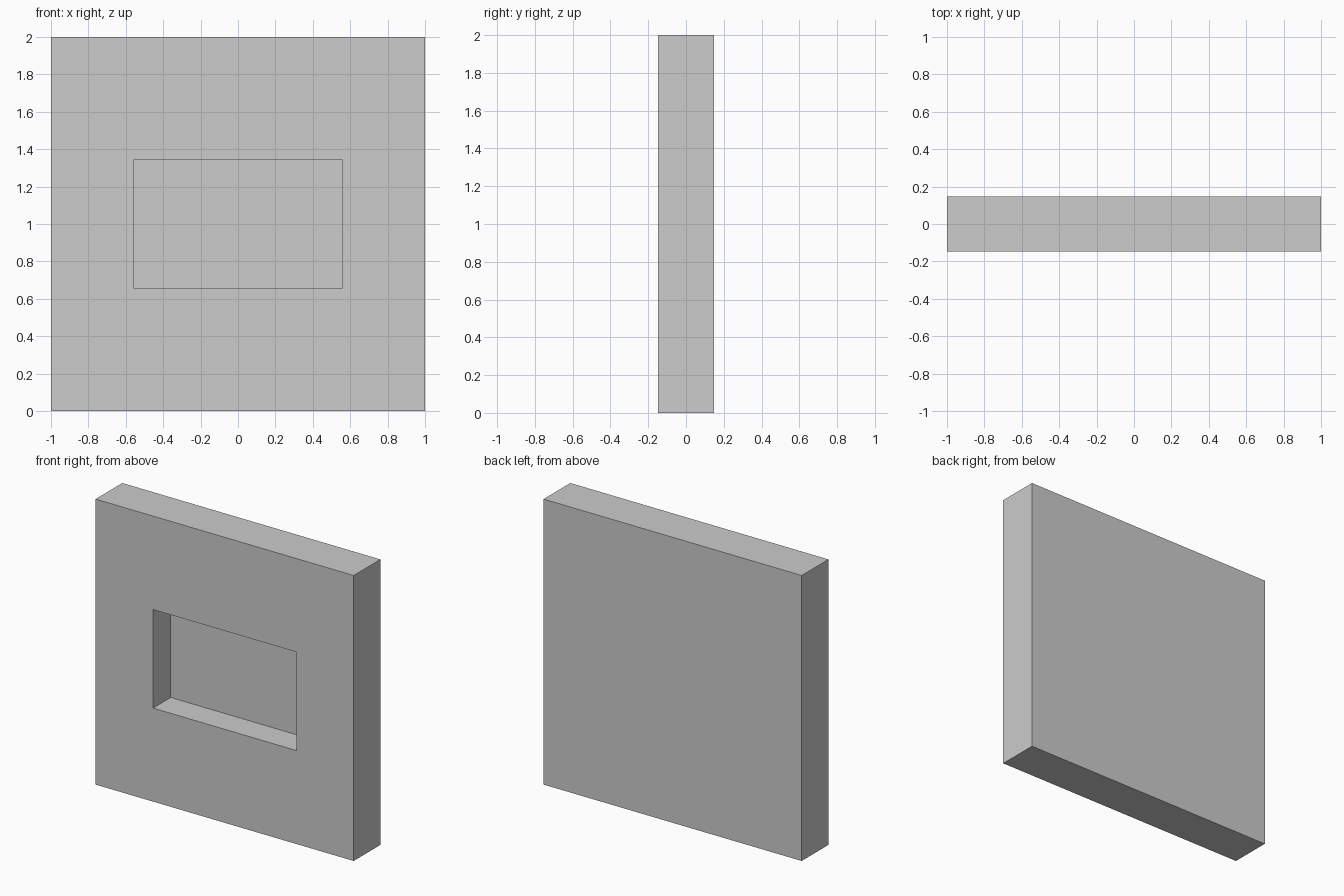
import bpy
import bmesh
from mathutils import Vector

cube = bpy.data.objects.get("Cube")
if cube:
    bpy.data.objects.remove(cube, do_unlink=True)

WIDTH, DEPTH, HEIGHT = 2.0, 0.295, 2.0
POCKET_WIDTH, POCKET_HEIGHT, POCKET_DEPTH = 1.11, 0.69, 0.195

# Plain grey material
grey = bpy.data.materials.new("light grey")
grey.use_nodes = True
colour = (0.604, 0.604, 0.604, 1.0)
grey.diffuse_color = colour
grey.node_tree.nodes["Principled BSDF"].inputs["Base Color"].default_value = colour

# Upright square slab
bm = bmesh.new()
bmesh.ops.create_cube(bm, size=1)
bmesh.ops.scale(bm, vec=(WIDTH, DEPTH, HEIGHT), verts=bm.verts)
bmesh.ops.translate(bm, vec=(0, 0, HEIGHT / 2), verts=bm.verts)

# Rectangular pocket: inset the front face, size it, then push it inwards
bm.normal_update()
front = min(bm.faces, key=lambda f: f.calc_center_median().y)
bmesh.ops.inset_individual(bm, faces=[front], thickness=0.3)
for v in front.verts:
    v.co.x = POCKET_WIDTH / 2 if v.co.x > 0 else -POCKET_WIDTH / 2
    side = 1 if v.co.z > HEIGHT / 2 else -1
    v.co.z = HEIGHT / 2 + side * POCKET_HEIGHT / 2
floor = bmesh.ops.extrude_discrete_faces(bm, faces=[front])["faces"][0]
bmesh.ops.translate(bm, vec=Vector((0, POCKET_DEPTH, 0)), verts=floor.verts)
bmesh.ops.recalc_face_normals(bm, faces=bm.faces)

mesh = bpy.data.meshes.new("wall_panel")
bm.to_mesh(mesh)
bm.free()
mesh.materials.append(grey)
panel = bpy.data.objects.new("wall_panel", mesh)
bpy.context.scene.collection.objects.link(panel)
